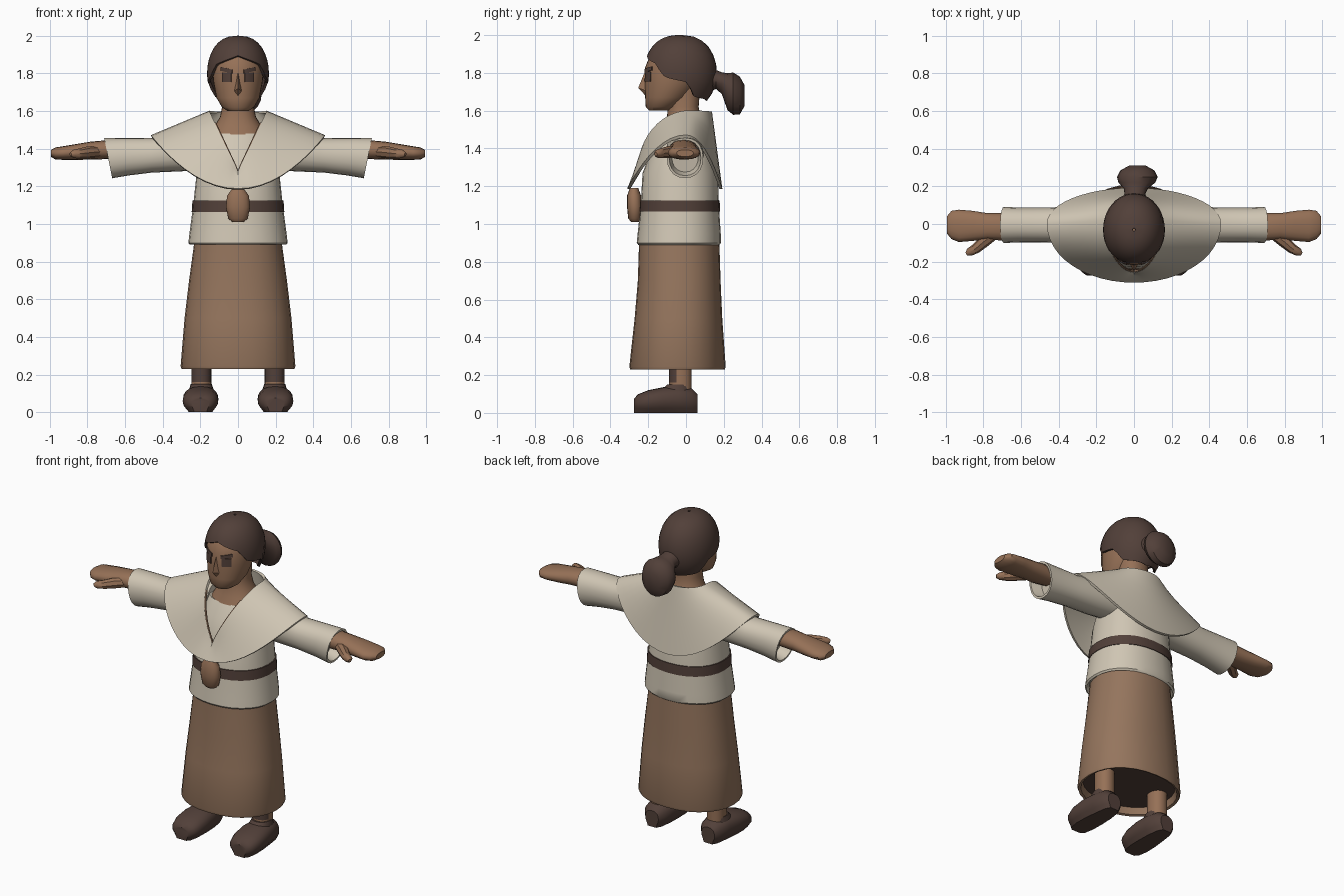
import bpy, bmesh, math
from math import sin, cos, pi, radians
from mathutils import Vector

if "Cube" in bpy.data.objects:
    bpy.data.objects.remove(bpy.data.objects["Cube"])
parts = []


def material(name, r, g, b):
    m = bpy.data.materials.new(name)
    m.use_nodes = True
    m.diffuse_color = (r, g, b, 1)
    m.node_tree.nodes["Principled BSDF"].inputs["Base Color"].default_value = (r, g, b, 1)
    return m


SKIN = material("warm skin", .305, .165, .095)
CLOTH = material("cream cloth", .63, .565, .456)
SKIRT = material("brown cloth", .3, .178, .11)
DARK = material("dark brown", .084, .051, .041)


def add(name, bm, *mats):
    bmesh.ops.recalc_face_normals(bm, faces=bm.faces)
    mesh = bpy.data.meshes.new(name)
    bm.to_mesh(mesh)
    bm.free()
    ob = bpy.data.objects.new(name, mesh)
    bpy.context.collection.objects.link(ob)
    for m in mats:
        mesh.materials.append(m)
    parts.append(ob)
    return ob


def skin_rows(bm, rows, closed=True):
    """Bridge neighbouring rows of vertices with quads."""
    for a, b in zip(rows, rows[1:]):
        n = len(a)
        for i in range(n if closed else n - 1):
            j = (i + 1) % n
            bm.faces.new((a[i], a[j], b[j], b[i]))


def loft(name, rings, mat, axis="z", n=28, power=2.2):
    """Rounded rings: place along axis, two centre values, two radii."""
    bm = bmesh.new()
    rows = []
    for s, cu, cv, ru, rv in rings:
        row = []
        for i in range(n):
            a = 2 * pi * i / n
            c, d = cos(a), sin(a)
            u = cu + ru * math.copysign(abs(c) ** (2 / power), c)
            v = cv + rv * math.copysign(abs(d) ** (2 / power), d)
            co = {"x": (s, u, v), "y": (u, s, v), "z": (u, v, s)}[axis]
            row.append(bm.verts.new(co))
        rows.append(row)
    skin_rows(bm, rows)
    bm.faces.new(rows[0])
    bm.faces.new(rows[-1])
    return add(name, bm, mat)


def surface(name, func, nu, nv, mat, closed=True, thick=.015):
    """Sheet from func(u, v), with u and v from 0 to 1, given thickness."""
    bm = bmesh.new()
    cols = nu if closed else nu + 1
    rows = [[bm.verts.new(func(i / nu, j / nv)) for i in range(cols)] for j in range(nv + 1)]
    skin_rows(bm, rows, closed)
    ob = add(name, bm, mat)
    mod = ob.modifiers.new("thickness", "SOLIDIFY")
    mod.thickness = thick
    mod.offset = 0
    return ob


def mirror(ob):
    ob.modifiers.new("mirror", "MIRROR").use_clip = False
    return ob


def tube(name, points, mat):
    """Tapered tube through points with radii."""
    cu = bpy.data.curves.new(name, "CURVE")
    cu.dimensions = "3D"
    cu.bevel_depth = 1
    cu.bevel_resolution = 2
    cu.use_fill_caps = True
    sp = cu.splines.new("POLY")
    sp.points.add(len(points) - 1)
    for p, (x, y, z, r) in zip(sp.points, points):
        p.co = (x, y, z, 1)
        p.radius = r
    cu.materials.append(mat)
    ob = bpy.data.objects.new(name, cu)
    bpy.context.collection.objects.link(ob)
    parts.append(ob)
    return ob


# Skirt with turned-in hem and a dark lining
loft("skirt", [(.29, 0, -.045, .27, .22), (.235, 0, -.045, .285, .237), (.23, 0, -.045, .3, .25),
               (.245, 0, -.045, .305, .255), (.5, 0, -.04, .284, .232), (.7, 0, -.036, .26, .219),
               (.92, 0, -.036, .23, .212)], SKIRT)
loft("skirt_lining", [(.275, 0, -.045, .275, .225), (.285, 0, -.045, .275, .225)], DARK)

# Tunic and sash
loft("tunic", [(.91, 0, -.038, .24, .205), (.89, 0, -.038, .255, .215), (.9, 0, -.038, .264, .223),
               (.95, 0, -.036, .258, .22), (1.1, 0, -.033, .238, .207), (1.27, 0, -.03, .22, .2),
               (1.4, 0, -.02, .2, .16), (1.48, 0, -.01, .165, .12)], CLOTH)
loft("sash", [(1.065, 0, -.033, .246, .214), (1.125, 0, -.033, .242, .211)], DARK)

# Sleeves with open, slightly slanted cuffs
sleeve = loft("sleeves", [(.15, 0, 1.41, .1, .12), (.3, -.005, 1.385, .1, .105),
                          (.46, -.005, 1.365, .092, .092), (.6, -.005, 1.358, .092, .1),
                          (.69, -.005, 1.35, .096, .107), (.69, -.005, 1.35, .084, .094),
                          (.62, -.005, 1.355, .07, .08)], CLOTH, "x", 20)
for v in sleeve.data.vertices:
    if v.co.x > .55:
        v.co.x += (v.co.z - 1.35) * .2
mirror(sleeve)

# Arms, mitten hands and thumbs
mirror(loft("hands", [(.58, -.01, 1.39, .05, .04), (.7, -.015, 1.395, .073, .05),
                      (.78, -.012, 1.39, .07, .048), (.86, -.01, 1.383, .08, .042),
                      (.93, -.01, 1.377, .086, .036), (.97, -.005, 1.375, .075, .032),
                      (.995, -.005, 1.375, .045, .018)], SKIN, "x", 16))
mirror(tube("thumbs", [(.74, -.05, 1.385, .03), (.8, -.095, 1.38, .032), (.84, -.13, 1.375, .027),
                       (.875, -.15, 1.372, .022), (.89, -.16, 1.37, .01)], SKIN))


# Shawl: collar opens in a V at the front, hem drapes over the shoulders
def shawl_point(u, t):
    a = 2 * pi * u
    c, s = cos(a), sin(a)
    front = c > 0
    top = Vector((.15 * s, .02 - (.27 if front else .11) * c,
                  1.595 - (.32 * (1 - abs(s)) if front else 0)))
    hem = Vector((.46 * s, -(.305 if front else .185) * c, 1.465 - .28 * c * c))
    return top.lerp(hem, t)


surface("shawl", shawl_point, 48, 6, CLOTH)
tube("neck_cord", [(*shawl_point(k / 60, 0), .007) for k in range(-9, 10)], SKIRT)

# Pouch at the front of the waist
loft("pouch", [(1.01, 0, -.27, .03, .02), (1.03, 0, -.272, .052, .034), (1.09, 0, -.272, .064, .04),
               (1.15, 0, -.275, .058, .037), (1.19, 0, -.275, .03, .022)], SKIN, n=16)

# Neck and upper chest
loft("neck", [(1.475, 0, -.015, .15, .118), (1.52, 0, -.01, .125, .105), (1.57, 0, -.012, .095, .088),
              (1.62, 0, -.015, .085, .082), (1.72, 0, -.01, .085, .085)], SKIN)

# Head: chin up to skull
FACE = [(1.6, 0, -.14, .055, .055), (1.62, 0, -.128, .085, .085), (1.67, 0, -.1, .114, .116),
        (1.75, 0, -.072, .13, .147), (1.83, 0, -.056, .138, .16), (1.9, 0, -.05, .125, .138),
        (1.95, 0, -.04, .08, .09)]
loft("head", FACE, SKIN, n=32, power=2)


def face_y(x, z):
    for a, b in zip(FACE, FACE[1:]):
        if a[0] <= z <= b[0]:
            k = (z - a[0]) / (b[0] - a[0])
            _, _, cy, rx, ry = [p + (q - p) * k for p, q in zip(a, b)]
            return cy - ry * math.sqrt(1 - (x / rx) ** 2)


# Nose wedge
bm = bmesh.new()
bridge, tip, left, right, base = [bm.verts.new(p) for p in (
    (0, -.212, 1.82), (0, -.253, 1.72), (.03, -.195, 1.7), (-.03, -.195, 1.7), (0, -.205, 1.67))]
for f in ((bridge, tip, left), (bridge, right, tip), (tip, base, left), (tip, right, base),
          (bridge, left, base, right)):
    bm.faces.new(f)
add("nose", bm, SKIN)


# Eyes and brows: thin plates that follow the face
def plate(name, x0, x1, z0, z1, tilt):
    def point(u, v):
        x = x0 + (x1 - x0) * u
        z = z0 + (z1 - z0) * v + tilt * u
        return (x, face_y(x, z) - .003, z)
    mirror(surface(name, point, 5, 3, DARK, False, .006))


plate("eyes", .036, .084, 1.755, 1.806, 0)
plate("eyebrows", .03, .09, 1.8, 1.82, .014)

# Hair cap with a stepped hairline, given as angle from the front and height
HAIRLINE = [(0, 1.895), (45, 1.85), (65, 1.775), (100, 1.75), (118, 1.67), (180, 1.65)]


def hair_point(u, t):
    a = 2 * pi * u
    deg = math.degrees(min(a, 2 * pi - a))
    for (d0, z0), (d1, z1) in zip(HAIRLINE, HAIRLINE[1:]):
        if d0 <= deg <= d1 + .001:
            edge = z0 + (z1 - z0) * (deg - d0) / (d1 - d0)
            break
    low = math.asin((edge - 1.8) / .2)
    e = radians(89) + (low - radians(89)) * t
    r = max(cos(e), 0) ** .8
    return (.157 * r * sin(a), -.03 - .186 * r * cos(a), 1.8 + .193 * sin(e))


surface("hair", hair_point, 40, 9, DARK)
loft("ponytail", [(.09, 0, 1.76, .08, .07), (.16, .005, 1.765, .055, .05), (.19, .01, 1.745, .065, .058),
                  (.22, .015, 1.7, .098, .098), (.25, .018, 1.69, .108, .112), (.285, .018, 1.68, .09, .1),
                  (.31, .018, 1.68, .045, .055)], DARK, "y", 20, 2)

# Shoes, insteps and ankles with a dark front strap
shoe = loft("shoes", [(-.275, .2, .045, .05, .03), (-.255, .2, .052, .078, .046),
                      (-.2, .2, .06, .094, .06), (-.12, .198, .068, .094, .068),
                      (-.04, .195, .07, .085, .07), (.03, .195, .065, .07, .065),
                      (.06, .195, .055, .045, .045)], DARK, "y", 20, 2.4)
for v in shoe.data.vertices:
    v.co.z = max(v.co.z, .0) if v.co.z > .02 else 0
mirror(shoe)
mirror(loft("shoe_insteps", [(.06, .195, -.06, .08, .11), (.11, .195, -.055, .068, .085),
                             (.15, .195, -.04, .056, .06)], DARK, n=20))
ankle = loft("ankles", [(z / 100, .195, -.03, .053, .06) for z in (10, 16, 20, 30)], SKIN, n=20)
ankle.data.materials.append(DARK)
for f in ankle.data.polygons:
    f.material_index = int(f.center.z > .16 and f.normal.y < -.3)
mirror(ankle)

# Bake modifiers and smooth everything except sharp edges
bpy.ops.object.select_all(action="DESELECT")
for ob in parts:
    ob.select_set(True)
bpy.context.view_layer.objects.active = parts[0]
bpy.ops.object.convert(target="MESH")
bpy.ops.object.shade_smooth_by_angle(angle=radians(40))
